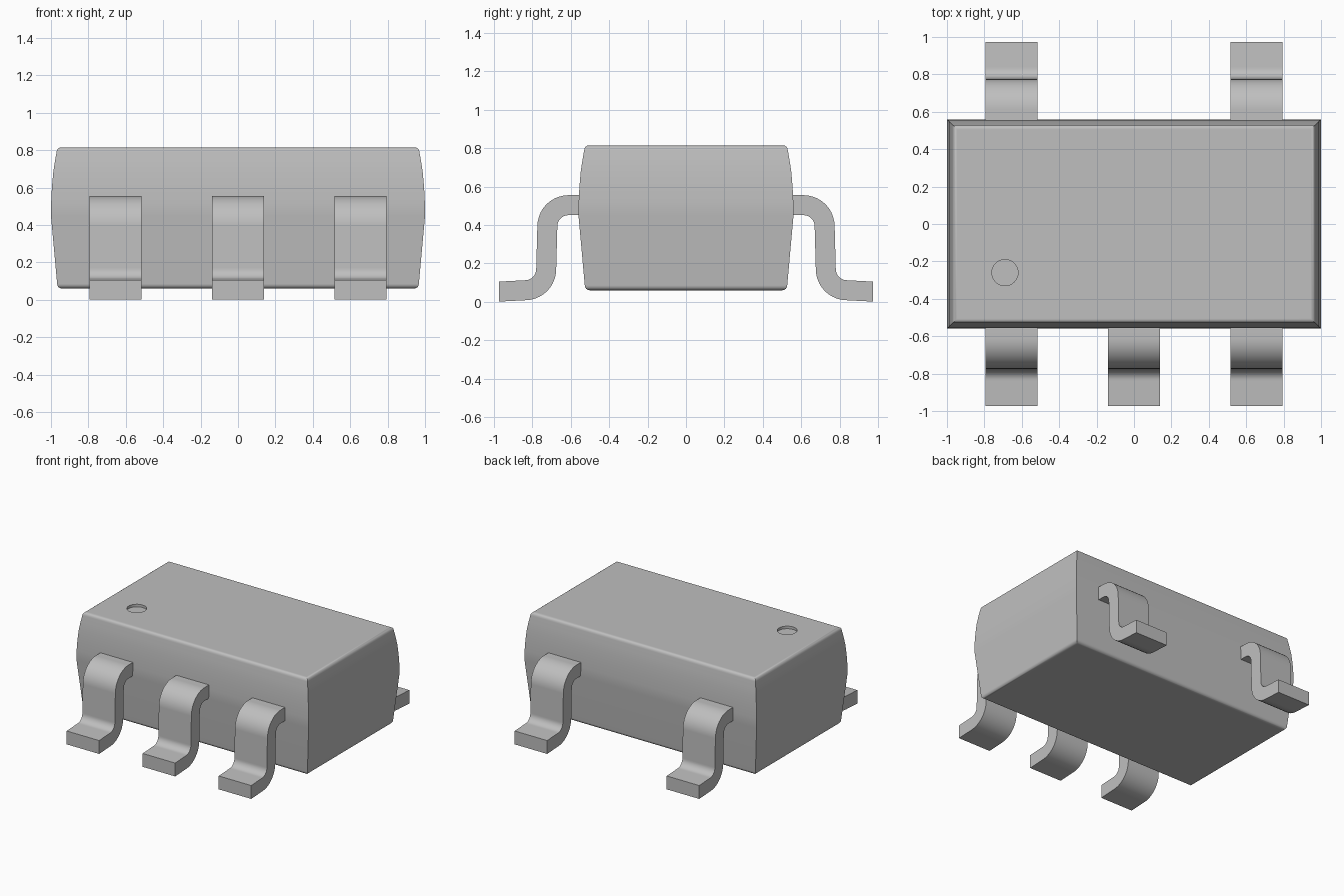
import bpy, bmesh
from math import sin, cos, pi, radians
from mathutils import Vector

default = bpy.data.objects.get("Cube")
if default:
    bpy.data.objects.remove(default, do_unlink=True)

# Single plain grey material
grey = bpy.data.materials.new("plain grey")
grey.use_nodes = True
colour = (0.52, 0.52, 0.52, 1)
grey.diffuse_color = colour
grey.node_tree.nodes["Principled BSDF"].inputs["Base Color"].default_value = colour


def make_object(name, bm):
    bmesh.ops.recalc_face_normals(bm, faces=bm.faces)
    mesh = bpy.data.meshes.new(name)
    bm.to_mesh(mesh)
    bm.free()
    mesh.materials.append(grey)
    obj = bpy.data.objects.new(name, mesh)
    bpy.context.collection.objects.link(obj)
    return obj


def activate(obj):
    bpy.ops.object.select_all(action="DESELECT")
    obj.select_set(True)
    bpy.context.view_layer.objects.active = obj


def smooth(obj, degrees):
    activate(obj)
    bpy.ops.object.shade_smooth_by_angle(angle=radians(degrees))
    mod = obj.modifiers.new("flat large faces", "WEIGHTED_NORMAL")
    mod.keep_sharp = True


def bridge(bm, a, b):
    n = len(a)
    for i in range(n):
        j = (i + 1) % n
        bm.faces.new((a[i], a[j], b[j], b[i]))


# Package body: rectangles lofted up a bulging side profile of (inset, height)
def build_body():
    r = 0.025
    profile = [(0.033 + r * (1 - sin(a)), 0.06 + r * (1 - cos(a)))
               for a in (k * pi / 8 for k in range(5))]
    profile += [(0.0, 0.45), (0.001, 0.52), (0.005, 0.6), (0.012, 0.68), (0.021, 0.74)]
    profile += [(0.03 + r * (1 - cos(a)), 0.79 + r * sin(a))
                for a in (k * pi / 8 for k in range(5))]
    bm = bmesh.new()
    rings = []
    for inset, z in profile:
        x, y = 1 - inset, 0.56 - inset
        rings.append([bm.verts.new((sx * x, sy * y, z))
                      for sx, sy in ((-1, -1), (1, -1), (1, 1), (-1, 1))])
    for lower, upper in zip(rings, rings[1:]):
        bridge(bm, lower, upper)
    bm.faces.new(rings[0])
    bm.faces.new(rings[-1])
    return make_object("package_body", bm)


# Shallow round marker recess cut in the top
def cut_marker(body):
    bm = bmesh.new()
    bmesh.ops.create_cone(bm, cap_ends=True, segments=32,
                          radius1=0.07, radius2=0.07, depth=0.06)
    bmesh.ops.translate(bm, verts=bm.verts, vec=(-0.69, -0.26, 0.825))
    cutter = make_object("marker_cutter", bm)
    cutter.hide_render = True
    mod = body.modifiers.new("marker recess", "BOOLEAN")
    mod.operation = "DIFFERENCE"
    mod.solver = "EXACT"
    mod.object = cutter
    activate(body)
    bpy.ops.object.modifier_apply(modifier=mod.name)
    bpy.data.objects.remove(cutter, do_unlink=True)


# Gull-wing lead: a flat strip swept along an S-shaped centre line
def lead_path(steps=10):
    r = 0.11
    path = [Vector((0.5, 0.503))]
    for k in range(steps + 1):
        a = pi / 2 * (1 - k / steps)
        path.append(Vector((0.612 + r * cos(a), 0.393 + r * sin(a))))
    for k in range(steps + 1):
        a = pi + pi / 2 * k / steps
        path.append(Vector((0.838 + r * cos(a), 0.17 + r * sin(a))))
    path.append(Vector((0.973, 0.053)))
    return path


def build_lead(name, x, side):
    path, half_width, half_thick = lead_path(), 0.14, 0.052
    bm = bmesh.new()
    rings = []
    for i, p in enumerate(path):
        t = (path[min(i + 1, len(path) - 1)] - path[max(i - 1, 0)]).normalized()
        if i == len(path) - 1:
            t = Vector((1, 0))
        n = Vector((-t.y, t.x)) * half_thick
        ring = []
        for sx, sn in ((-1, -1), (1, -1), (1, 1), (-1, 1)):
            q = p + n * sn
            ring.append(bm.verts.new((x + sx * half_width, side * q.x, q.y)))
        rings.append(ring)
    for a, b in zip(rings, rings[1:]):
        bridge(bm, a, b)
    bm.faces.new(rings[0])
    bm.faces.new(rings[-1])
    smooth(make_object(name, bm), 30)


body = build_body()
cut_marker(body)
smooth(body, 35)

for label, x in (("right", -0.655), ("middle", 0), ("left", 0.655)):
    build_lead("front_" + label + "_lead", x, -1)
    if label != "middle":
        build_lead("back_" + label + "_lead", x, 1)
